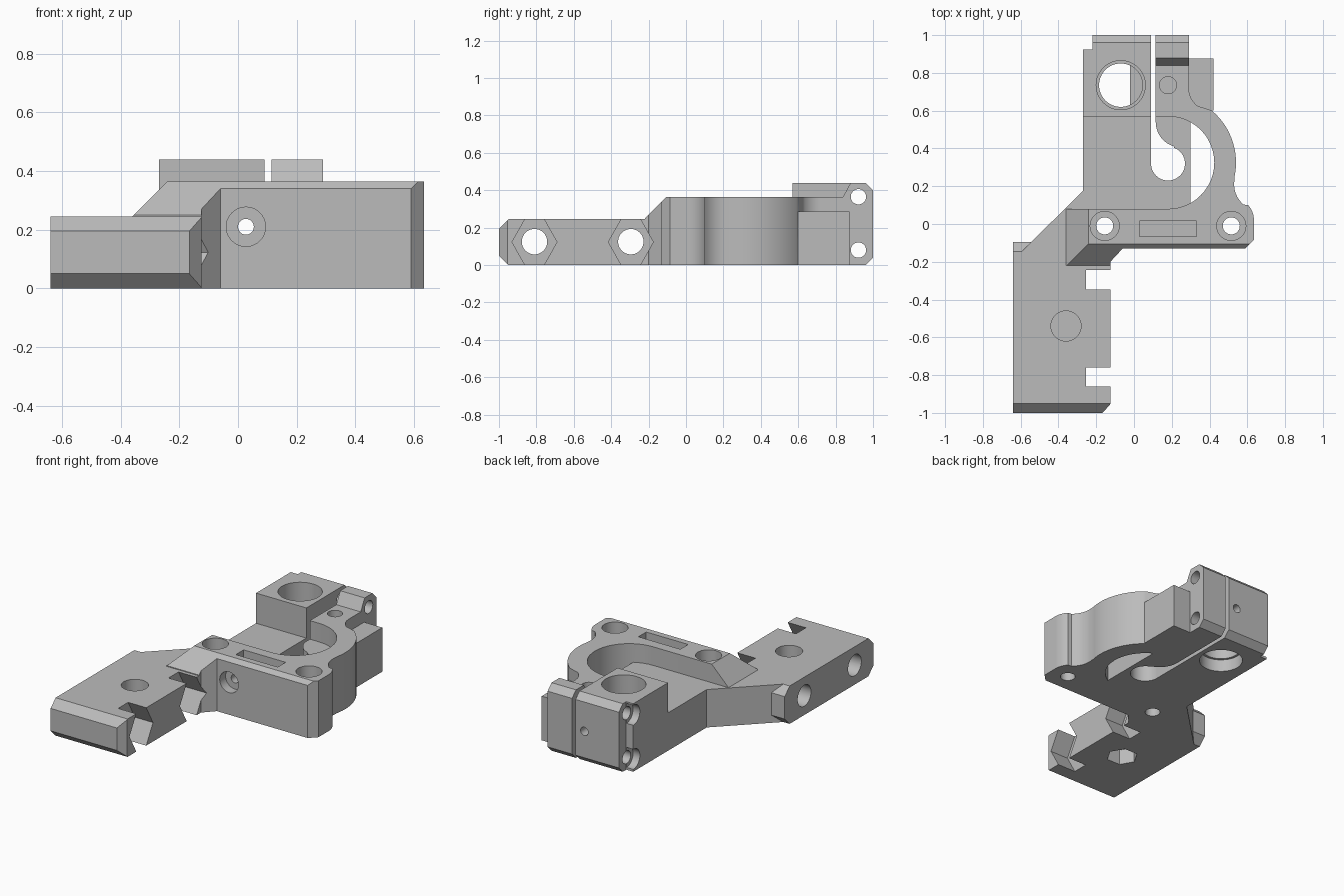
import bpy, bmesh
from math import sin, cos, radians
from mathutils import Vector

if "Cube" in bpy.data.objects:
    bpy.data.objects.remove(bpy.data.objects["Cube"], do_unlink=True)

grey = bpy.data.materials.new("plastic_grey")
grey.use_nodes = True
grey.diffuse_color = (0.5, 0.5, 0.5, 1)
grey.node_tree.nodes["Principled BSDF"].inputs["Base Color"].default_value = (0.5, 0.5, 0.5, 1)


def arc(cx, cy, r, start, end, n=24):
    """Points on an arc, angles in degrees."""
    angles = [radians(start + (end - start) * i / n) for i in range(n + 1)]
    return [(cx + r * cos(a), cy + r * sin(a)) for a in angles]


def circle(cx, cy, r, n=40):
    return arc(cx, cy, r, 0, 360, n)[:-1]


def rect(u0, v0, u1, v1):
    return [(u0, v0), (u1, v0), (u1, v1), (u0, v1)]


def prism(name, pts, axis, lo, hi):
    """Extrude a closed profile along x (profile y,z), y (x,z) or z (x,y)."""
    place = {"x": lambda u, v, w: (w, u, v),
             "y": lambda u, v, w: (u, w, v),
             "z": lambda u, v, w: (u, v, w)}[axis]
    bm = bmesh.new()
    face = bm.faces.new([bm.verts.new(place(u, v, lo)) for u, v in pts])
    new = bmesh.ops.extrude_face_region(bm, geom=[face])["geom"]
    shift = Vector(place(0, 0, hi - lo))
    bmesh.ops.translate(bm, vec=shift, verts=[g for g in new if isinstance(g, bmesh.types.BMVert)])
    bmesh.ops.recalc_face_normals(bm, faces=bm.faces)
    mesh = bpy.data.meshes.new(name)
    bm.to_mesh(mesh)
    bm.free()
    mesh.materials.append(grey)
    ob = bpy.data.objects.new(name, mesh)
    bpy.context.collection.objects.link(ob)
    return ob


def combine(target, tool, operation):
    """Apply a boolean and drop the tool object."""
    mod = target.modifiers.new("boolean", "BOOLEAN")
    mod.object, mod.operation, mod.solver = tool, operation, "EXACT"
    bpy.context.view_layer.update()
    graph = bpy.context.evaluated_depsgraph_get()
    mesh = bpy.data.meshes.new_from_object(target.evaluated_get(graph))
    target.modifiers.clear()
    target.data = mesh
    bpy.data.objects.remove(tool, do_unlink=True)


def cut(target, pts, axis, lo, hi):
    combine(target, prism("cutter", pts, axis, lo, hi), "DIFFERENCE")


# Foot plate with bevelled front and back edges
body = prism("bracket_body",
             [(-1, 0.05), (-0.95, 0), (-0.145, 0), (-0.095, 0.05),
              (-0.095, 0.195), (-0.145, 0.245), (-0.95, 0.245), (-1, 0.195)],
             "x", -0.64, -0.125)
cut(body, [(-0.175, -1.01), (-0.1, -1.01), (-0.1, -0.925)], "z", -0.1, 0.5)

# Low floor joining the foot to the clamp
floor = prism("floor", [(-0.62, -0.17), (-0.27, 0.175), (-0.27, 0.6), (0.3, 0.6),
                        (0.3, -0.1), (-0.06, -0.13), (-0.125, -0.2)], "z", 0, 0.245)

# Raised rim: front wall, screw lobe and curved wall
rim_outline = ([(-0.36, -0.22), (-0.125, -0.22), (-0.125, -0.2), (-0.06, -0.13),
                (0.59, -0.13), (0.635, -0.085)]
               + arc(0.515, 0.02, 0.12, 0, 42, 8)
               + arc(0.67, 0.21, 0.14, 230, 172, 8)
               + arc(0.18, 0.325, 0.36, -12, 50)
               + arc(0.41, 0.72, 0.12, 232, 180, 8)
               + [(0.29, 0.9), (0.115, 0.9), (0.115, 0.57)]
               + arc(0.18, 0.325, 0.245, 90, -90) + [(-0.36, 0.08)])
rim = prism("rim", rim_outline, "z", 0, 0.365)
cut(rim, [(-0.225, 0.245), (-0.1, 0.37), (-0.1, 0.5), (-0.225, 0.5)], "x", -0.5, 0.7)
cut(rim, [(-0.361, 0.244), (-0.23, 0.375), (-0.23, 0.5), (-0.361, 0.5)], "y", -0.3, 0.1)

# Tall clamp halves and the side box
back = [(0.96, 0), (1, 0.04), (1, 0.4), (0.96, 0.44)]
clamp = prism("clamp_block", [(0.57, 0)] + back + [(0.57, 0.44)], "x", -0.27, 0.09)
cut(clamp, rect(-0.3, 0.925, -0.22, 1.1), "z", -0.1, 0.6)
jaw = prism("clamp_jaw", [(0.8, 0)] + back + [(0.88, 0.44), (0.84, 0.365), (0.8, 0.365)],
            "x", 0.115, 0.29)
side_box = prism("side_box", rect(0.25, 0.6, 0.42, 0.875), "z", 0, 0.285)
for part in (floor, rim, clamp, jaw, side_box):
    combine(body, part, "UNION")

# Clamp slit opening into a round eye
slit = ([(0.09, 1.1), (0.09, 0.32)] + arc(0.18, 0.32, 0.09, 185, 430)
        + arc(0.25, 0.54, 0.135, 253, 180, 12) + [(0.115, 1.1)])
cut(body, slit, "z", -0.1, 0.6)

# Stepped main bore with a half shelf
cut(body, circle(-0.07, 0.735, 0.115, 48), "z", -0.1, 0.6)
cut(body, circle(-0.07, 0.735, 0.13, 48), "z", 0.25, 0.6)
cut(body, circle(-0.07, 0.735, 0.13, 48), "z", -0.1, 0.08)
combine(body, prism("shelf", rect(-0.02, 0.61, 0.06, 0.86), "z", 0.1, 0.16), "UNION")

# Clamp cross holes with recessed heads
for z in (0.08, 0.365):
    cut(body, circle(0.922, z, 0.041), "x", -0.4, 0.4)
    cut(body, circle(0.922, z, 0.065), "x", -0.4, -0.221)

# Counterbored screw holes, nut pocket and blind holes
for x in (-0.155, 0.515):
    cut(body, circle(x, -0.01, 0.045), "z", -0.1, 0.6)
    cut(body, circle(x, -0.01, 0.077), "z", 0.27, 0.6)
cut(body, rect(0.03, -0.065, 0.33, 0.015), "z", 0.25, 0.6)
cut(body, circle(0.18, 0.735, 0.045), "z", 0.2, 0.6)
cut(body, circle(-0.36, -0.54, 0.08), "z", 0.13, 0.6)
cut(body, circle(-0.36, -0.54, 0.095, 6), "z", -0.1, 0.1)

# Long adjusting screw hole from the front
cut(body, circle(0.027, 0.21, 0.027, 24), "y", -0.3, 1.1)
cut(body, circle(0.027, 0.21, 0.067), "y", -0.3, -0.07)

# Foot cross holes with open hexagonal nut traps
for y in (-0.81, -0.295):
    cut(body, circle(y, 0.125, 0.068), "x", -0.8, -0.1)
    trap = [(y - 0.12, 0.123), (y - 0.05, -0.001), (y + 0.05, -0.001),
            (y + 0.12, 0.123), (y + 0.05, 0.247), (y - 0.05, 0.247)]
    cut(body, trap, "x", -0.255, -0.1)

bpy.ops.object.select_all(action="DESELECT")
body.select_set(True)
bpy.context.view_layer.objects.active = body
bpy.ops.object.shade_smooth_by_angle(angle=radians(30))
